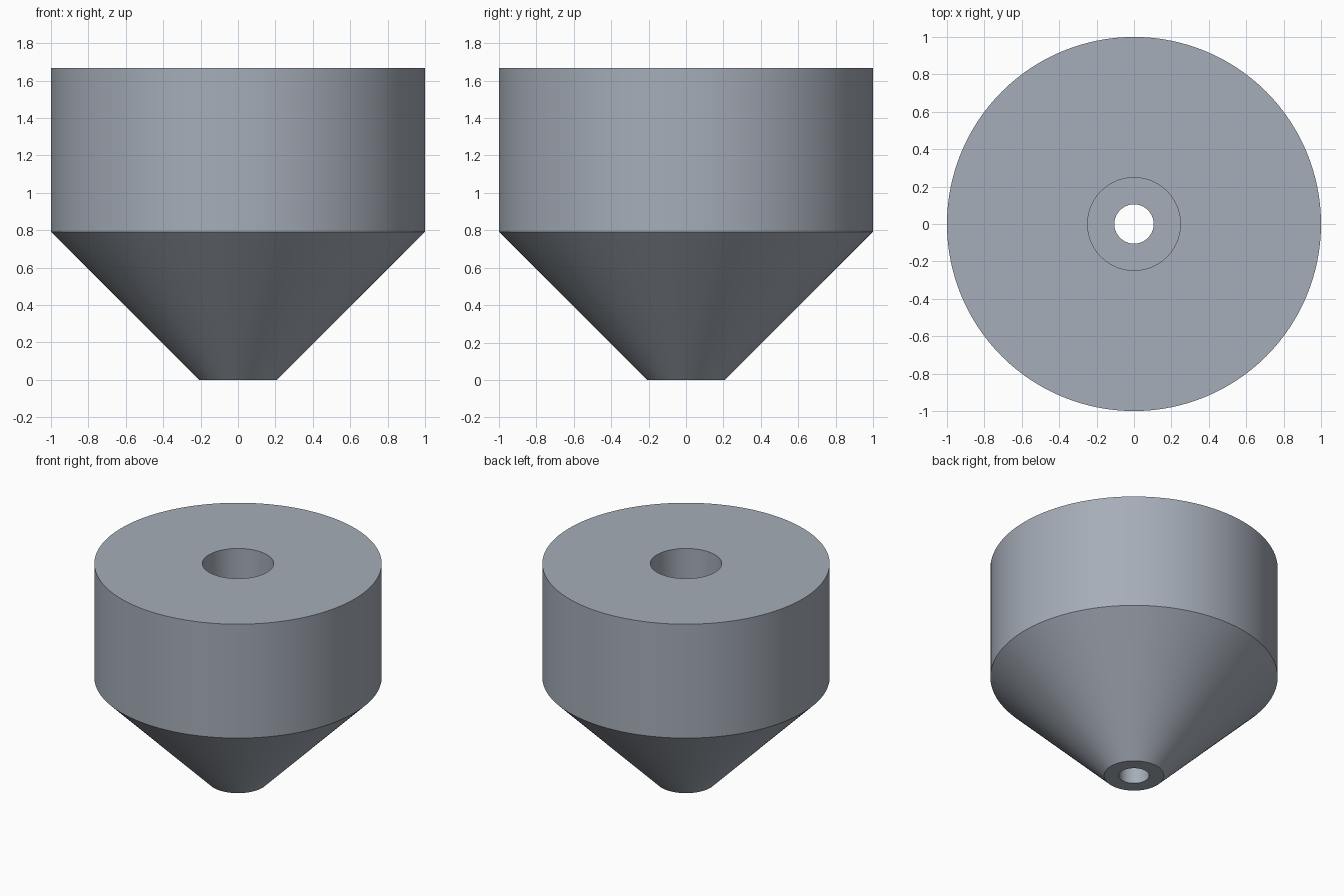
import bpy, bmesh, math

if "Cube" in bpy.data.objects:
    bpy.data.objects.remove(bpy.data.objects["Cube"])

SIDES = 128
# Closed cross-section (radius, height): outer wall, top rim, wide bore, step, narrow bore
PROFILE = [(0.208, 0.0), (1.0, 0.792), (1.0, 1.667), (0.248, 1.667),
           (0.248, 0.792), (0.105, 0.792), (0.105, 0.0)]


def revolve(name, profile, sides):
    """Spin a closed profile around z into a watertight solid."""
    bm = bmesh.new()
    rings = []
    for r, z in profile:
        angles = [2 * math.pi * i / sides for i in range(sides)]
        rings.append([bm.verts.new((r * math.cos(a), r * math.sin(a), z)) for a in angles])
    for lower, upper in zip(rings, rings[1:] + rings[:1]):
        for i in range(sides):
            j = (i + 1) % sides
            bm.faces.new((lower[i], lower[j], upper[j], upper[i]))
    bmesh.ops.recalc_face_normals(bm, faces=bm.faces)
    mesh = bpy.data.meshes.new(name)
    bm.to_mesh(mesh)
    bm.free()
    obj = bpy.data.objects.new(name, mesh)
    bpy.context.collection.objects.link(obj)
    return obj


# Conical nozzle body with stepped through-hole
body = revolve("nozzle_body", PROFILE, SIDES)
bpy.context.view_layer.objects.active = body
body.select_set(True)
bpy.ops.object.shade_smooth_by_angle(angle=math.radians(30))

# Blue-grey steel
steel = bpy.data.materials.new("steel")
steel.diffuse_color = (0.38, 0.42, 0.48, 1.0)
steel.use_nodes = True
steel.node_tree.nodes["Principled BSDF"].inputs["Base Color"].default_value = steel.diffuse_color
body.data.materials.append(steel)
